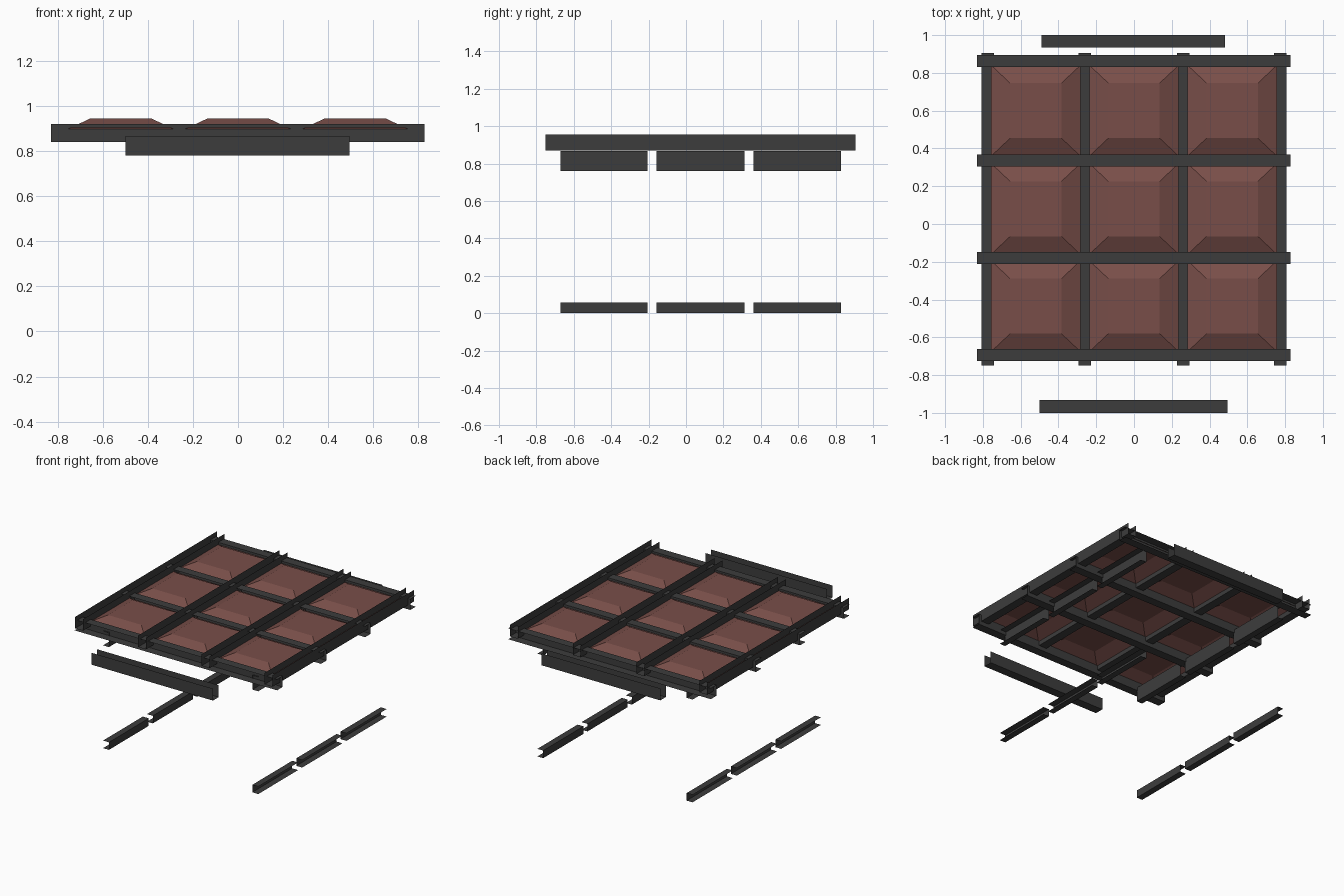
import bpy, bmesh

if "Cube" in bpy.data.objects:
    bpy.data.objects.remove(bpy.data.objects["Cube"])


def material(name, rgb):
    m = bpy.data.materials.new(name)
    m.diffuse_color = (*rgb, 1)
    m.use_nodes = True
    m.node_tree.nodes["Principled BSDF"].inputs["Base Color"].default_value = m.diffuse_color
    return m


STEEL = material("charcoal steel", (0.046, 0.046, 0.046))
CLAY = material("brick red", (0.19, 0.076, 0.066))


def finish(name, bm, mat):
    me = bpy.data.meshes.new(name)
    bm.to_mesh(me)
    bm.free()
    me.materials.append(mat)
    ob = bpy.data.objects.new(name, me)
    bpy.context.collection.objects.link(ob)
    return ob


def channel(name, axis, a, b, c, z, opening):
    """Thin three-sided channel running from a to b along an axis.
    c and z are the cross ranges; opening names the missing side."""
    corners = {"low": (c[0], z[0]), "lowr": (c[1], z[0]),
               "topr": (c[1], z[1]), "top": (c[0], z[1])}
    ring = [corners[k] for k in ("low", "lowr", "topr", "top")]
    # rotate the ring so that the open side lies between last and first
    start = {"-": 0, "down": 1, "+": 2, "up": 3}[opening]
    ring = ring[start:] + ring[:start]
    bm = bmesh.new()
    rows = []
    for t in (a, b):
        rows.append([bm.verts.new((t, p, q) if axis == "x" else (p, t, q)) for p, q in ring])
    for i in range(3):
        f = [rows[0][i], rows[0][i + 1], rows[1][i + 1], rows[1][i]]
        bm.faces.new(f if axis == "y" else f[::-1])
    return finish(name, bm, STEEL)


# Grid rails running front to back, open on top
for i, x in enumerate((-0.775, -0.26, 0.26, 0.775)):
    channel(f"long_rail_{i}", "y", -0.75, 0.905, (x - 0.0325, x + 0.0325), (0.87, 0.955), "up")

# Cross rails running left to right, open to the side
for i, y in enumerate((-0.693, -0.18, 0.336, 0.863)):
    channel(f"cross_rail_{i}", "x", -0.83, 0.828, (y - 0.0325, y + 0.0325), (0.84, 0.92),
            "+" if i == 3 else "-")

# Separate bars in front of and behind the grid
channel("front_bar", "x", -0.5, 0.495, (-1.0, -0.933), (0.78, 0.868), "up")
channel("back_bar", "x", -0.49, 0.482, (0.935, 1.0), (0.78, 0.868), "up")

# Upper and lower side runners in three pieces, open outwards
for i, (y0, y1) in enumerate(((-0.67, -0.205), (-0.157, 0.313), (0.36, 0.83))):
    for side, x, way in (("left", (-0.635, -0.587), "-"), ("right", (0.587, 0.635), "+")):
        channel(f"upper_runner_{side}_{i}", "y", y0, y1, x, (0.76, 0.866), way)
        channel(f"lower_runner_{side}_{i}", "y", y0, y1, x, (0.0, 0.056), way)


# Raised hollow panels with sloping edges
def panel(name, x, y):
    bm = bmesh.new()
    loops = []
    for hx, hy, z in ((0.236, 0.24, 0.898), (0.136, 0.146, 0.945)):
        loops.append([bm.verts.new((x + sx * hx, y + sy * hy, z))
                      for sx, sy in ((-1, -1), (1, -1), (1, 1), (-1, 1))])
    low, top = loops
    bm.faces.new(top)
    for k in range(4):
        j = (k + 1) % 4
        bm.faces.new((low[k], low[j], top[j], top[k]))
    finish(name, bm, CLAY)


for r, y in enumerate((-0.435, 0.08, 0.6)):
    for c, x in enumerate((-0.52, 0.0, 0.52)):
        panel(f"panel_{r}_{c}", x, y)
